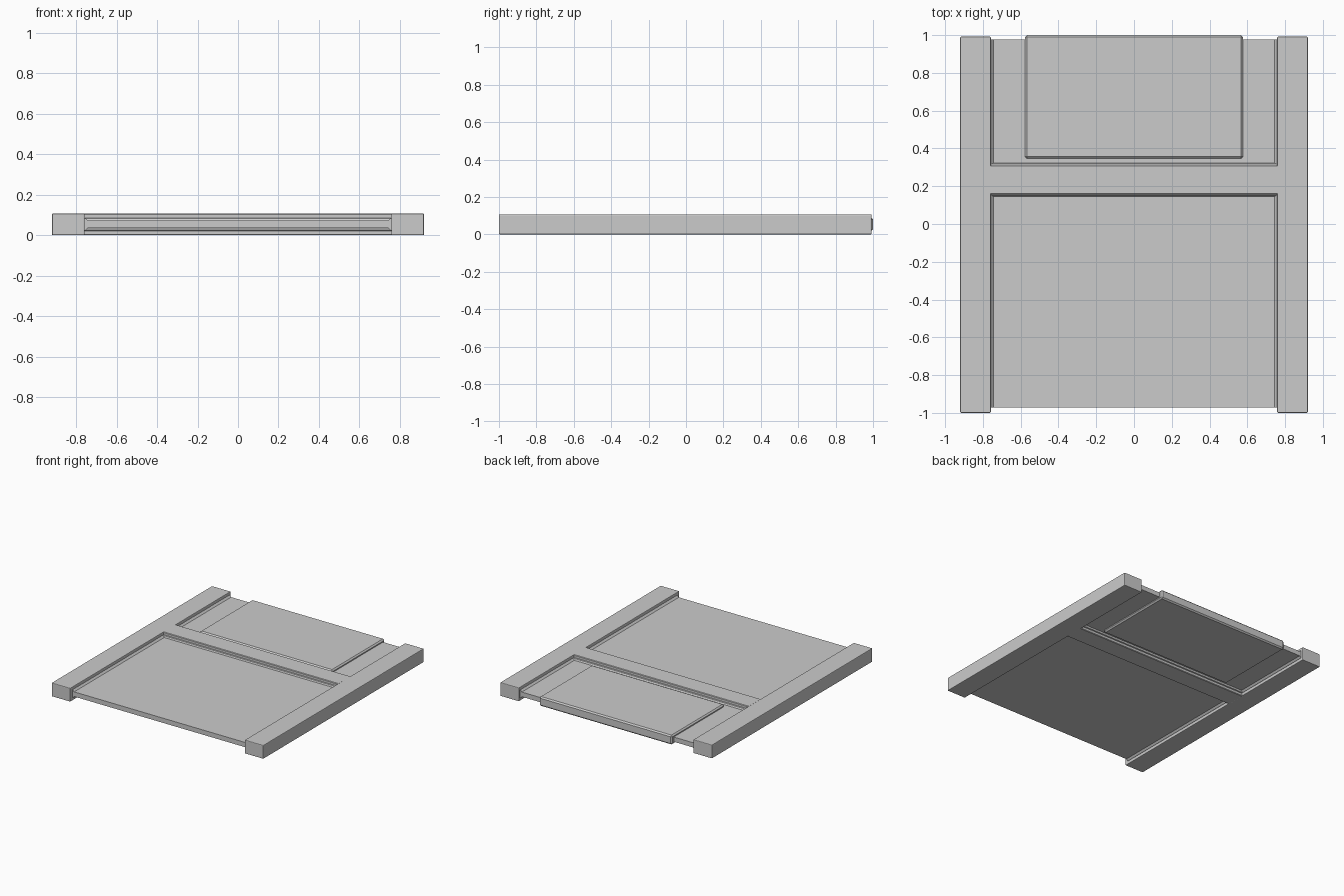
import bpy
import bmesh

if "Cube" in bpy.data.objects:
    bpy.data.objects.remove(bpy.data.objects["Cube"])

H = 0.107          # frame thickness
MID = H / 2


def finish(name, bm, bevel=0.0, segments=1):
    bmesh.ops.recalc_face_normals(bm, faces=bm.faces)
    mesh = bpy.data.meshes.new(name)
    bm.to_mesh(mesh)
    bm.free()
    obj = bpy.data.objects.new(name, mesh)
    bpy.context.collection.objects.link(obj)
    if bevel:
        mod = obj.modifiers.new("edge_bevel", 'BEVEL')
        mod.width = bevel
        mod.segments = segments
    return obj


def box(name, x, y, z, bevel, segments=1):
    bm = bmesh.new()
    bmesh.ops.create_cube(bm, size=1)
    for v in bm.verts:
        for i, (lo, hi) in enumerate((x, y, z)):
            v.co[i] = lo if v.co[i] < 0 else hi
    return finish(name, bm, bevel, segments)


def extrude(name, points, offset):
    bm = bmesh.new()
    face = bm.faces.new([bm.verts.new(p) for p in points])
    ext = bmesh.ops.extrude_face_region(bm, geom=[face])
    verts = [g for g in ext["geom"] if isinstance(g, bmesh.types.BMVert)]
    bmesh.ops.translate(bm, verts=verts, vec=offset)
    return finish(name, bm)


def mirror_z(points):
    return points + [(a, H - b) for a, b in reversed(points)]


# Side stiles
for side, x in (("left", (-0.92, -0.758)), ("right", (0.758, 0.92))):
    box(side + "_stile", x, (-1, 0.992), (0, H), 0.005, 2)

# Thin infill panel, with sloped sticking along both stiles
profile = mirror_z([(-0.762, 0.085), (-0.754, 0.083), (-0.743, 0.072),
                    (0.743, 0.072), (0.754, 0.083), (0.762, 0.085)])
extrude("infill_panel", [(x, -0.972, z) for x, z in profile], (0, 1.948, 0))

# Cross rail, with sticking lips beside both panels
rail = mirror_z([(0.145, 0.072), (0.150, 0.083), (0.157, 0.086), (0.157, 0.103),
                 (0.161, H), (0.306, H), (0.310, 0.103), (0.310, 0.086),
                 (0.318, 0.083), (0.324, 0.072)])
extrude("cross_rail", [(-0.762, y, z) for y, z in rail], (1.524, 0, 0))

# Raised field standing proud on both faces
box("raised_panel", (-0.577, 0.577), (0.347, 1.0), (0.017, H - 0.017), 0.01)
